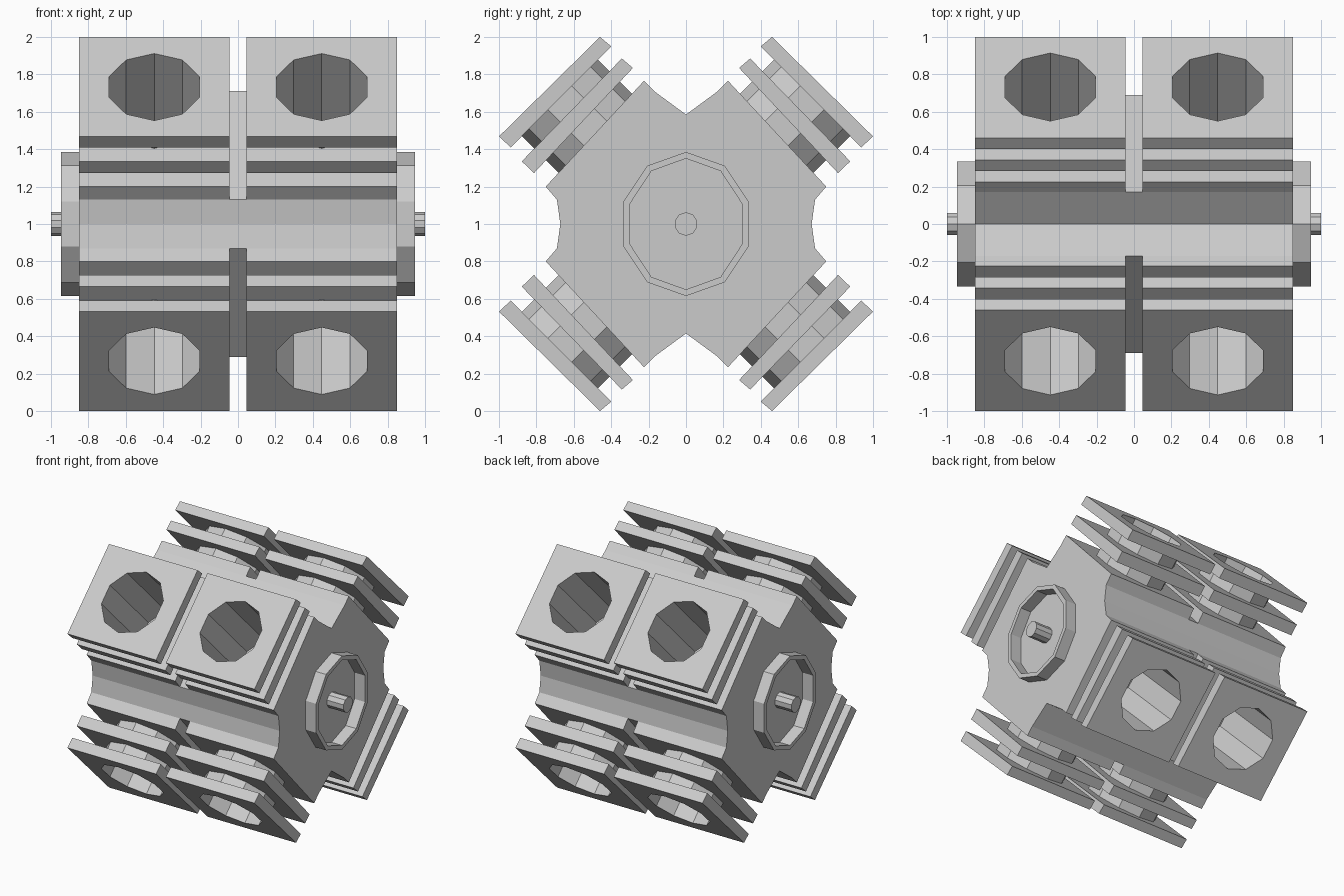
import bpy, bmesh, math
from mathutils import Vector

if "Cube" in bpy.data.objects:
    bpy.data.objects.remove(bpy.data.objects["Cube"])

CZ = 1.0                      # height of the shaft axis
QUADS = [(1, 1), (-1, 1), (-1, -1), (1, -1)]


def add_prism(bm, loop, vec):
    """Extrude a closed loop of 3D points along vec."""
    v = [bm.verts.new(p) for p in loop]
    ret = bmesh.ops.extrude_face_region(bm, geom=[bm.faces.new(v)], use_keep_orig=True)
    top = [g for g in ret["geom"] if isinstance(g, bmesh.types.BMVert)]
    bmesh.ops.translate(bm, verts=top, vec=vec)


def finish(bm, name):
    bmesh.ops.recalc_face_normals(bm, faces=bm.faces)
    me = bpy.data.meshes.new(name)
    bm.to_mesh(me)
    bm.free()
    ob = bpy.data.objects.new(name, me)
    bpy.context.collection.objects.link(ob)
    return ob


def side_prism(name, prof, x0, x1):
    """Extrude a (y, z) side profile from x0 to x1."""
    bm = bmesh.new()
    add_prism(bm, [(x0, y, CZ + z) for y, z in prof], Vector((x1 - x0, 0, 0)))
    return finish(bm, name)


def add_bore(bm, x, sy, sz, r, lo, hi):
    """Ten-sided cylinder pointing out along a diagonal bank."""
    axis = Vector((0, sy, sz)).normalized()
    tang = Vector((0, sy, -sz)).normalized()
    base = Vector((x, 0, CZ)) + axis * lo
    loop = []
    for i in range(10):
        a = math.tau * i / 10
        loop.append(base + tang * (r * math.cos(a)) + Vector((r * math.sin(a), 0, 0)))
    add_prism(bm, loop, axis * (hi - lo))


def decagon(ry, rz):
    return [(ry * math.sin(math.tau * i / 10), rz * math.cos(math.tau * i / 10))
            for i in range(10)]


# Shared cutter for all eight bores
bm = bmesh.new()
for sx in (-1, 1):
    for sy, sz in QUADS:
        add_bore(bm, sx * 0.4475, sy, sz, 0.255, 0.33, 1.3)
cutter = finish(bm, "bore_cutter")
cutter.hide_render = True
cutter.hide_viewport = True


def cut(ob):
    m = ob.modifiers.new("bores", "BOOLEAN")
    m.operation = "DIFFERENCE"
    m.solver = "EXACT"
    m.object = cutter


# Central block with concave valleys between the banks
q = [(0, 0.585), (0.17, 0.71), (0.69, 0.13), (0.672, 0)]
half = q + [(y, -z) for y, z in q[2::-1]]
core = half + [(-y, z) for y, z in half[-2:0:-1]]
cut(side_prism("block_core", core, -0.85, 0.85))

# Base pad, cooling fin and head plate of each cylinder, plus the barrel
SECTIONS = {
    "base_pad": [(0.225, 0.765), (0.75, 0.20), (0.69, 0.13), (0.17, 0.71)],
    "cooling_fin": [(0.343, 0.885), (0.878, 0.335), (0.813, 0.272), (0.284, 0.834)],
    "head_plate": [(0.46, 1.0), (1.0, 0.468), (0.937, 0.41), (0.40, 0.95)],
}
for sx in (-1, 1):
    for sy, sz in QUADS:
        for name, prof in SECTIONS.items():
            cut(side_prism(name, [(sy * y, sz * z) for y, z in prof],
                           sx * 0.045, sx * 0.85))
        bm = bmesh.new()
        add_bore(bm, sx * 0.4475, sy, sz, 0.288, 0.6, 0.99)
        cut(finish(bm, "barrel"))

# End rings and shaft stubs
for sx in (-1, 1):
    bm = bmesh.new()
    outer, inner = decagon(0.352, 0.385), decagon(0.315, 0.35)
    rings = [[bm.verts.new((sx * x, y, CZ + z)) for y, z in pts]
             for pts, x in ((outer, 0.85), (outer, 0.945), (inner, 0.945), (inner, 0.85))]
    for a, b in zip(rings, rings[1:] + rings[:1]):
        for i in range(10):
            j = (i + 1) % 10
            bm.faces.new((a[i], a[j], b[j], b[i]))
    finish(bm, "end_ring")
    side_prism("shaft_stub", decagon(0.062, 0.063), sx * 0.84, sx * 1.0)
